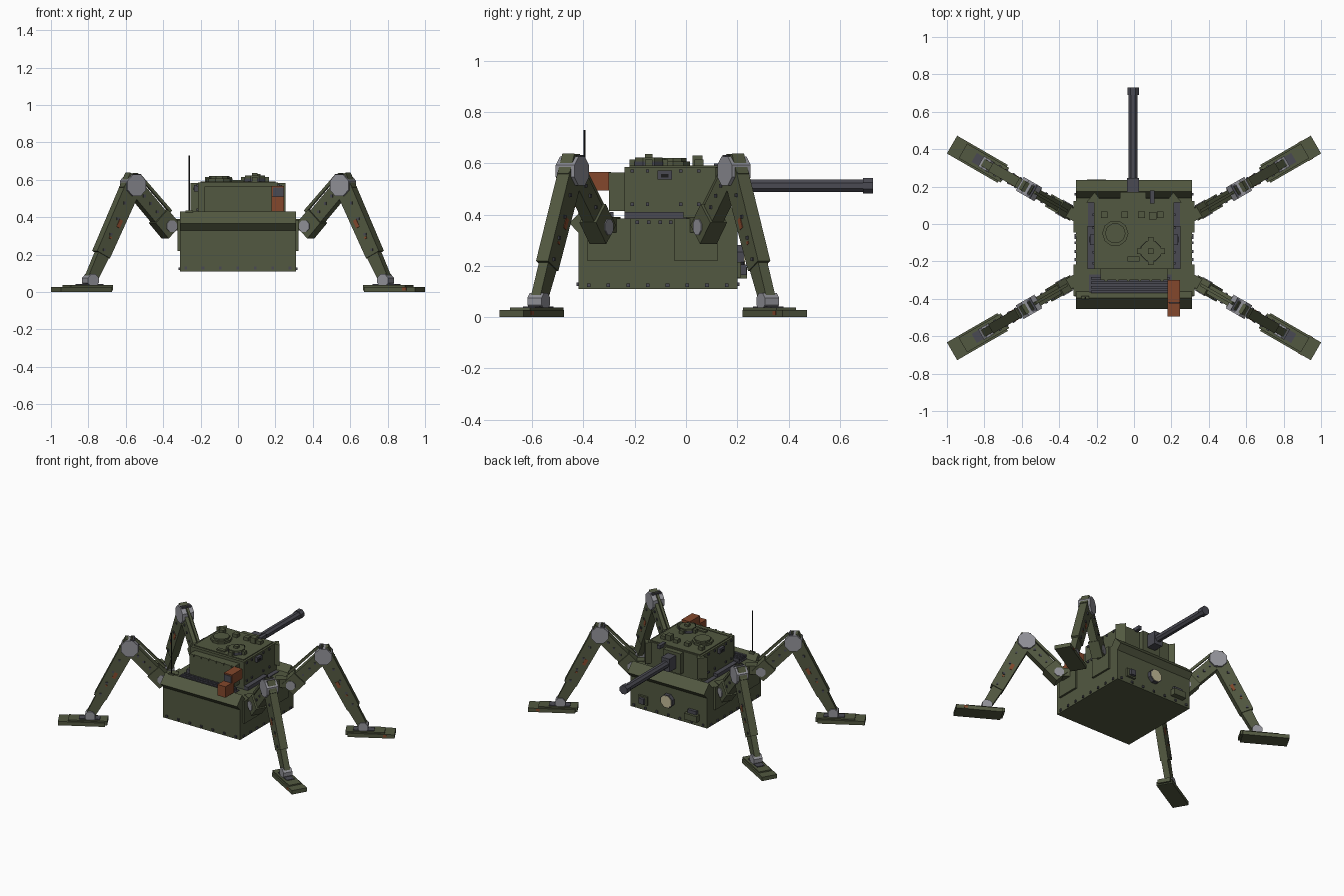
import bpy, bmesh, math
from mathutils import Matrix, Vector

if "Cube" in bpy.data.objects:
    bpy.data.objects.remove(bpy.data.objects["Cube"])


def mat(name, col):
    m = bpy.data.materials.new(name)
    m.diffuse_color = (*col, 1)
    m.use_nodes = True
    m.node_tree.nodes["Principled BSDF"].inputs["Base Color"].default_value = m.diffuse_color
    return m


OLIVE = mat("olive paint", (0.085, 0.098, 0.052))
STEEL = mat("dark steel", (0.068, 0.068, 0.085))
JOINT = mat("joint metal", (0.29, 0.29, 0.32))
RUST = mat("rust orange", (0.23, 0.064, 0.025))
BLACK = mat("black", (0.012, 0.012, 0.012))
LENS = mat("pale lens", (0.55, 0.5, 0.32))


def finish(name, bm, m, M=None):
    if M is not None:
        bm.transform(M)
    bmesh.ops.recalc_face_normals(bm, faces=bm.faces)
    me = bpy.data.meshes.new(name)
    bm.to_mesh(me)
    bm.free()
    me.materials.append(m)
    ob = bpy.data.objects.new(name, me)
    bpy.context.collection.objects.link(ob)
    return ob


def add_box(bm, x0, x1, y0, y1, z0, z1):
    M = Matrix.Translation(((x0 + x1) / 2, (y0 + y1) / 2, (z0 + z1) / 2)) @ \
        Matrix.Diagonal((x1 - x0, y1 - y0, z1 - z0, 1))
    bmesh.ops.create_cube(bm, size=1, matrix=M)


def box(name, m, *b, M=None):
    bm = bmesh.new()
    add_box(bm, *b)
    return finish(name, bm, m, M)


def boxes(name, m, centres, size, M=None):
    """Many equal boxes in one object."""
    bm = bmesh.new()
    sx, sy, sz = (s / 2 for s in size)
    for x, y, z in centres:
        add_box(bm, x - sx, x + sx, y - sy, y + sy, z - sz, z + sz)
    return finish(name, bm, m, M)


def rod(name, m, p0, p1, r, n=8, M=None):
    p0, p1 = Vector(p0), Vector(p1)
    d = p1 - p0
    R = Matrix.Translation((p0 + p1) / 2) @ d.to_track_quat('Z', 'Y').to_matrix().to_4x4() \
        @ Matrix.Rotation(math.pi / n, 4, 'Z')
    bm = bmesh.new()
    bmesh.ops.create_cone(bm, cap_ends=True, segments=n, radius1=r, radius2=r, depth=d.length, matrix=R)
    return finish(name, bm, m, M)


def loft(name, m, ring0, ring1, M=None):
    """Closed prism between two rings of points."""
    bm = bmesh.new()
    a = [bm.verts.new(p) for p in ring0]
    b = [bm.verts.new(p) for p in ring1]
    bm.faces.new(a)
    bm.faces.new(b)
    for i in range(len(a)):
        k = (i + 1) % len(a)
        bm.faces.new((a[i], a[k], b[k], b[i]))
    return finish(name, bm, m, M)


def bar(name, m, p0, p1, thick, width, M, thick2=None):
    """Limb beam between two (reach, height) points of a leg plane."""
    a, b = Vector((p0[0], 0, p0[1])), Vector((p1[0], 0, p1[1]))
    d = (b - a).normalized()
    n = Vector((-d.z, 0, d.x))
    w = Vector((0, width / 2, 0))
    rings = [[p + n * t / 2 * i + w * j for i, j in ((1, 1), (1, -1), (-1, -1), (-1, 1))]
             for p, t in ((a, thick), (b, thick2 or thick))]
    return loft(name, m, *rings, M=M)


CY = -0.11  # middle of the hull

# Hull and its angled end plates
box("hull", OLIVE, -0.31, 0.31, -0.42, 0.2, 0.11, 0.385)
for s, tag in ((-1, "front"), (1, "rear")):
    prof = [(0.31, 0.33), (0.345, 0.367), (0.285, 0.43), (0.25, 0.385)]
    loft(tag + "_angled_plate", OLIVE, *[[(x, CY + s * y, z) for y, z in prof] for x in (-0.31, 0.31)])
    boxes(tag + "_hull_bolts", STEEL, [(-0.28 + 0.093 * i, CY + s * 0.31, 0.128) for i in range(7)],
          (0.014, 0.016, 0.014))

# Hull side plates and bolts
for s in (-1, 1):
    for y0 in (-0.385, -0.045):
        box("side_plate", OLIVE, *sorted((s * 0.3, s * 0.324)), y0, y0 + 0.168, 0.22, 0.385)
    boxes("side_bolts", STEEL, [(s * 0.31, -0.38 + 0.077 * i, 0.125) for i in range(8)]
          + [(s * 0.31, y, 0.37) for y in (-0.19, -0.146, -0.1, -0.06)], (0.018, 0.014, 0.014))

# Rear equipment: lamp and two small boxes
rod("headlamp_rim", STEEL, (0, 0.19, 0.235), (0, 0.227, 0.235), 0.05)
rod("headlamp_lens", LENS, (0, 0.21, 0.235), (0, 0.231, 0.235), 0.045)
box("rear_socket", OLIVE, 0.165, 0.235, 0.19, 0.215, 0.155, 0.215)
box("rear_socket_cap", STEEL, 0.18, 0.22, 0.2, 0.235, 0.165, 0.205)
box("rear_box", OLIVE, -0.25, -0.15, 0.19, 0.238, 0.15, 0.195)
box("rear_box_latch", STEEL, -0.235, -0.165, 0.19, 0.22, 0.195, 0.22)

# Engine deck slats
box("engine_deck", STEEL, -0.24, 0.2, -0.365, -0.27, 0.38, 0.39)
boxes("engine_slats", STEEL, [(-0.02, -0.29 - 0.024 * i, 0.397) for i in range(4)], (0.42, 0.014, 0.026))

# Turret
box("turret_ring", STEEL, -0.248, 0.248, -0.24, -0.01, 0.38, 0.41)
box("turret", OLIVE, -0.215, 0.215, -0.24, 0.135, 0.385, 0.585)
box("turret_roof", OLIVE, -0.2, 0.2, -0.22, 0.125, 0.58, 0.591)
box("turret_bustle", OLIVE, -0.18, 0.18, -0.3, -0.235, 0.415, 0.565)
boxes("bustle_bolts", OLIVE, [(-0.15 + 0.06 * i, -0.3, 0.56) for i in range(6)], (0.014, 0.014, 0.014))
for s in (-1, 1):
    box("deck_rail", STEEL, *sorted((s * 0.2, s * 0.246)), -0.02, 0.12, 0.38, 0.389)
    box("side_vision_port", STEEL, *sorted((s * 0.205, s * 0.235)), -0.112, -0.055, 0.537, 0.572)
    box("vision_port_slot", BLACK, *sorted((s * 0.23, s * 0.237)), -0.098, -0.068, 0.545, 0.558)
    boxes("turret_side_bolts", STEEL, [(s * 0.215, y, z) for z in (0.44, 0.57) for y in
          (-0.21, -0.15, -0.02, 0.05)], (0.016, 0.013, 0.013))
    tri = [(s * 0.255, 0.115), (s * 0.17, 0.115), (s * 0.21, 0.17)]
    loft("turret_cheek", OLIVE, *[[(x, y, z) for x, y in tri] for z in (0.43, 0.583)])

# Gun
box("gun_mantlet", OLIVE, -0.075, 0.065, 0.12, 0.17, 0.43, 0.58)
box("gun_collar", STEEL, -0.038, 0.028, 0.15, 0.245, 0.465, 0.56)
rod("gun_barrel", STEEL, (-0.005, 0.2, 0.513), (-0.005, 0.7, 0.513), 0.027)
rod("gun_muzzle", STEEL, (-0.005, 0.69, 0.513), (-0.005, 0.73, 0.513), 0.033)

# Roof hatches and fittings
rod("hatch_base_left", OLIVE, (-0.1, -0.05, 0.585), (-0.1, -0.05, 0.607), 0.07, 10)
rod("hatch_lid_left", OLIVE, (-0.1, -0.05, 0.6), (-0.1, -0.05, 0.62), 0.055, 10)
rod("hatch_base_right", STEEL, (0.09, -0.145, 0.585), (0.09, -0.145, 0.608), 0.06)
rod("hatch_lid_right", OLIVE, (0.09, -0.145, 0.6), (0.09, -0.145, 0.622), 0.058)
box("hatch_handle", OLIVE, 0.075, 0.105, -0.16, -0.13, 0.62, 0.637)
boxes("hatch_periscopes", OLIVE, [(0.09 + 0.06 * a, -0.145 + 0.06 * b, 0.6) for a, b in
      ((1, 0), (-1, 0), (0, 1), (0, -1))], (0.03, 0.03, 0.03))
boxes("roof_periscopes", OLIVE, [(x, 0.05, 0.6) for x in (-0.16, -0.05, 0.04, 0.14)], (0.035, 0.035, 0.03))
box("gun_sight", OLIVE, 0.08, 0.12, 0.025, 0.065, 0.585, 0.63)
box("roof_vent", STEEL, 0.085, 0.11, 0.11, 0.18, 0.575, 0.6)
box("roof_latch", OLIVE, -0.035, 0.03, -0.2, -0.175, 0.585, 0.6)

# Antenna and rust-coloured stowage
rod("antenna", BLACK, (-0.26, -0.395, 0.4), (-0.26, -0.395, 0.73), 0.0045, 6)
box("antenna_base", OLIVE, -0.28, -0.24, -0.4, -0.385, 0.4, 0.435)
box("stowage_upper", RUST, 0.18, 0.245, -0.42, -0.3, 0.495, 0.567)
box("stowage_lower", RUST, 0.18, 0.245, -0.495, -0.395, 0.43, 0.51)
box("stowage_end_plate", STEEL, 0.186, 0.243, -0.425, -0.418, 0.51, 0.558)

# Four legs, each built in its own plane: x = reach, y = sideways, z = height
KNEE, ANKLE = (0.302, 0.57), (0.565, 0.062)
for sx in (-1, 1):
    for sy in (-1, 1):
        M = Matrix.Translation((sx * 0.3, -0.128 + sy * 0.164, 0)) @ \
            Matrix.Rotation(math.atan2(sy * 0.5, sx * 0.866), 4, 'Z')
        bar("hip_mount", OLIVE, (-0.02, 0.36), (0.09, 0.36), 0.06, 0.06, M)
        rod("hip_joint", JOINT, (0.085, -0.042, 0.352), (0.085, 0.042, 0.352), 0.034, M=M)
        bar("hip_block", OLIVE, (0.065, 0.322), (0.145, 0.405), 0.105, 0.075, M)
        bar("thigh", OLIVE, (0.1, 0.357), (0.315, 0.58), 0.088, 0.052, M)
        bar("thigh_piston", OLIVE, (0.07, 0.43), (0.265, 0.625), 0.016, 0.016, M)
        rod("knee_joint", JOINT, (KNEE[0], -0.042, KNEE[1]), (KNEE[0], 0.042, KNEE[1]), 0.062, M=M)
        bar("knee_cover", OLIVE, (0.278, 0.626), (0.366, 0.55), 0.03, 0.05, M)
        bar("knee_band", STEEL, (0.272, 0.618), (0.298, 0.618), 0.028, 0.07, M)
        bar("upper_shin", OLIVE, (0.289, 0.615), (0.499, 0.2), 0.1, 0.055, M, 0.088)
        bar("lower_shin", OLIVE, (0.48, 0.225), (0.562, 0.07), 0.075, 0.042, M, 0.06)
        rod("ankle_joint", JOINT, (ANKLE[0], -0.032, ANKLE[1]), (ANKLE[0], 0.032, ANKLE[1]), 0.036, M=M)
        box("ankle_mount", STEEL, 0.5, 0.64, -0.028, 0.028, 0.02, 0.042, M=M)
        box("foot", OLIVE, 0.464, 0.777, -0.055, 0.055, 0, 0.028, M=M)
        box("foot_top", OLIVE, 0.45, 0.71, -0.045, 0.045, 0.008, 0.037, M=M)
        if sx > 0:
            box("foot_rust_patch", RUST, 0.70, 0.725, -0.057, 0.057, 0.008, 0.024, M=M)
        boxes("shin_bolts", STEEL, [(0.306 + 0.212 * t, 0, 0.6 - 0.415 * t) for t in (0.3, 0.5, 0.7, 0.9)],
              (0.014, 0.066, 0.014), M=M)
        boxes("thigh_bolts", STEEL, [(0.1 + 0.21 * t, 0, 0.357 + 0.223 * t) for t in (0.32, 0.52, 0.7)],
              (0.014, 0.063, 0.014), M=M)
        # Worn rust patches on the shin sides
        bar("shin_rust_patch", RUST, (0.39, 0.385), (0.41, 0.345), 0.022, 0.06, M)
        bar("shin_rust_spot", RUST, (0.455, 0.295), (0.46, 0.285), 0.014, 0.06, M)
